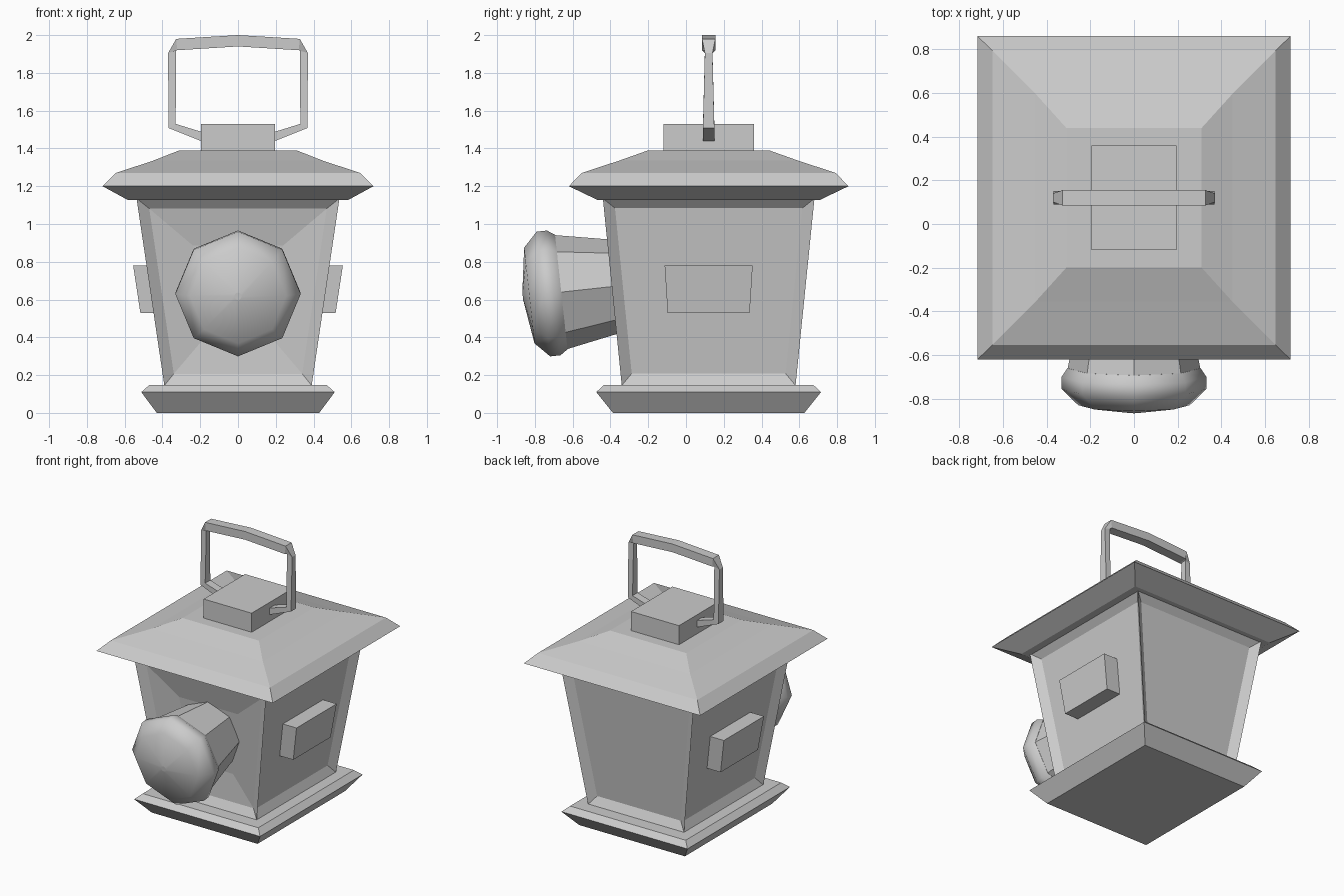
import bpy, bmesh, math
from mathutils import Matrix, Vector

if "Cube" in bpy.data.objects:
    bpy.data.objects.remove(bpy.data.objects["Cube"])

CY = 0.12  # the housing sits behind the origin, the lamp in front of it


def loft(name, rings, caps=True):
    """Skin a list of equal-length point rings into one object."""
    bm = bmesh.new()
    vs = [[bm.verts.new(p) for p in r] for r in rings]
    n = len(vs[0])
    for a, b in zip(vs, vs[1:]):
        for i in range(n):
            j = (i + 1) % n
            bm.faces.new((a[i], a[j], b[j], b[i]))
    if caps:
        bm.faces.new(vs[0][::-1])
        bm.faces.new(vs[-1])
    bmesh.ops.recalc_face_normals(bm, faces=bm.faces[:])
    me = bpy.data.meshes.new(name)
    bm.to_mesh(me)
    bm.free()
    ob = bpy.data.objects.new(name, me)
    bpy.context.collection.objects.link(ob)
    return ob


def rect(hx, hy, z):
    return [(sx * hx, CY + sy * hy, z) for sx, sy in ((-1, -1), (1, -1), (1, 1), (-1, 1))]


# Base, roof and cap: stacked rectangular profiles
loft("base", [rect(.43, .507, 0), rect(.512, .595, .11), rect(.47, .555, .147)])
loft("roof", [rect(.585, .59, 1.128), rect(.717, .74, 1.2), rect(.647, .673, 1.27),
              rect(.45, .475, 1.335), rect(.31, .32, 1.39)])
loft("roof_cap", [rect(.195, .24, 1.38), rect(.195, .24, 1.53)])

# Flared housing with recessed panels; the front panel sinks further to the lamp
body = loft("housing", [rect(.39, .46, .145), rect(.537, .56, 1.135)])
bm = bmesh.new()
bm.from_mesh(body.data)
bm.normal_update()
sides = [f for f in bm.faces if abs(f.normal.z) < .5]
bmesh.ops.inset_individual(bm, faces=sides, thickness=.058, depth=-.04, use_even_offset=True)
bm.normal_update()
front = min(sides, key=lambda f: f.calc_center_median().y)
bmesh.ops.inset_individual(bm, faces=[front], thickness=.2, depth=-.03, use_even_offset=True)
bm.to_mesh(body.data)
bm.free()

# Side blocks following the slope of the housing
for s, side in ((1, "right"), (-1, "left")):
    loft(side + "_block", [[(s * x, CY + y, z) for x, y in ((.3, -hy), (xo, -hy), (xo, hy), (.3, hy))]
                           for xo, hy, z in ((.517, .217, .53), (.555, .233, .78))])


# Lamp: eight-sided, tipped down to match the front slope
def lathe(name, profile):
    tilt = Matrix.Translation((0, -.73, .632)) @ Matrix.Rotation(math.radians(6.2), 4, 'X')
    return loft(name, [[tilt @ Vector((r * math.sin(k * math.pi / 4), y + .73, r * math.cos(k * math.pi / 4)))
                        for k in range(8)] for y, r in profile])


lathe("lamp_neck", [(-.3, .235), (-.68, .307)])
rim = lathe("lamp_lens", [(-.66, .305), (-.70, .332), (-.755, .332), (-.83, .255), (-.865, .02)])
for p in rim.data.polygons:
    p.use_smooth = len(p.vertices) == 4

# Handle: outer edge, inner edge and half depth at each station, mirrored across x
half = [((.185, 1.435), (.185, 1.485), .03), ((.368, 1.508), (.33, 1.53), .03),
        ((.37, 1.905), (.328, 1.917), .02), ((.327, 1.98), (.322, 1.92), .035)]
path = half + [((0, 2.0), (0, 1.94), .036)]
path += [((-o[0], o[1]), (-i[0], i[1]), d) for o, i, d in reversed(half)]
loft("handle", [[(o[0], CY - d, o[1]), (o[0], CY + d, o[1]), (i[0], CY + d, i[1]), (i[0], CY - d, i[1])]
                for o, i, d in path])
